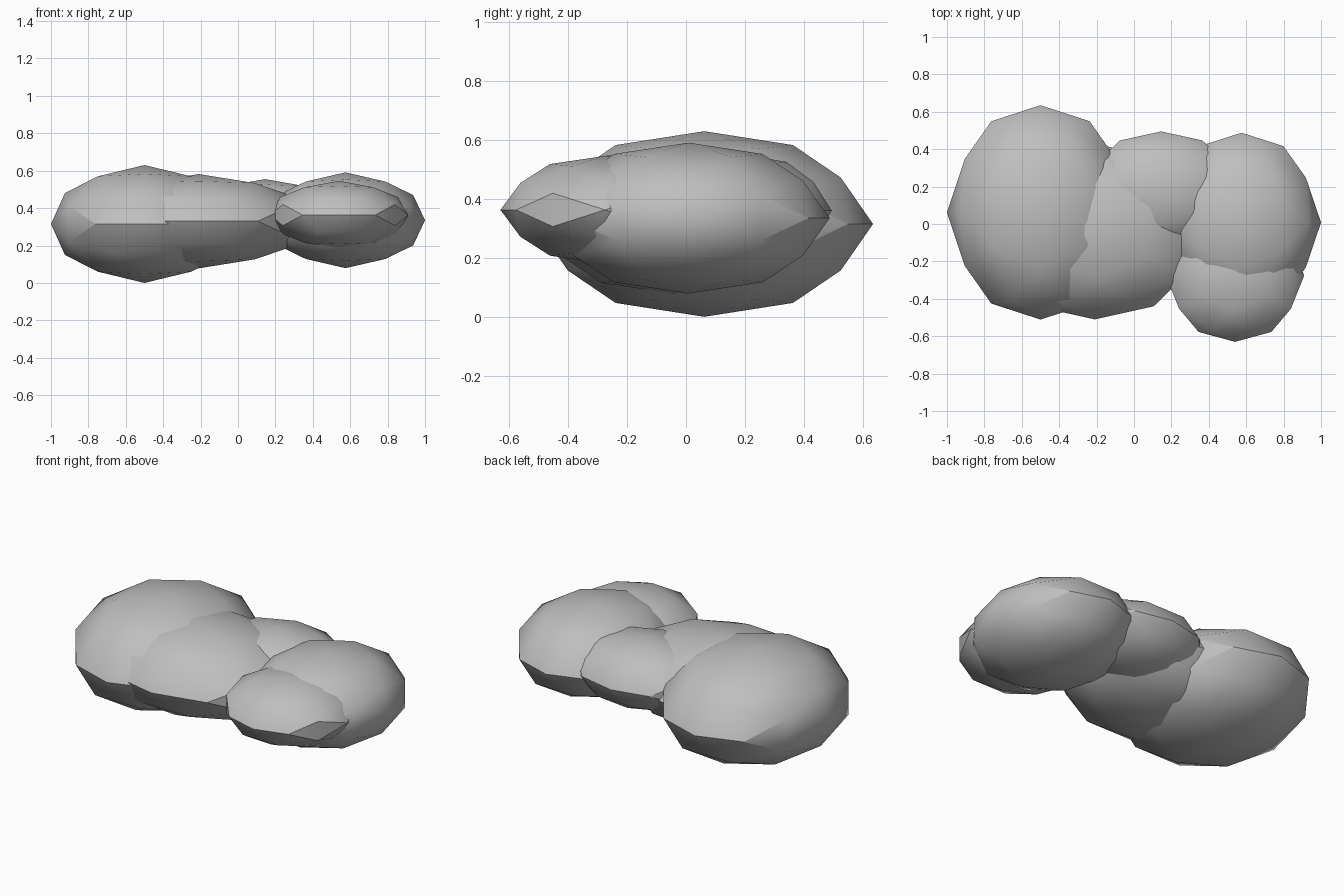
import bpy
import bmesh
import math
from mathutils import Vector

cube = bpy.data.objects.get("Cube")
if cube:
    bpy.data.objects.remove(cube, do_unlink=True)

# Single soft grey
grey = bpy.data.materials.new("cloud_grey")
grey.use_nodes = True
colour = (0.52, 0.52, 0.52, 1.0)
grey.diffuse_color = colour
bsdf = next(n for n in grey.node_tree.nodes if n.type == 'BSDF_PRINCIPLED')
bsdf.inputs["Base Color"].default_value = colour
bsdf.inputs["Roughness"].default_value = 0.9


def puff(name, centre, radii):
    """Low-poly ball with edge midpoints on all three axes, squashed to an ellipsoid."""
    bm = bmesh.new()
    golden = (1 + math.sqrt(5)) / 2
    for a in (-1, 1):
        for b in (-golden, golden):
            for co in ((a, b, 0), (0, a, b), (b, 0, a)):
                bm.verts.new(co)
    bmesh.ops.convex_hull(bm, input=bm.verts[:])
    bmesh.ops.subdivide_edges(bm, edges=bm.edges[:], cuts=1, use_grid_fill=True)
    for v in bm.verts:
        v.co = v.co.normalized() * Vector(radii)
    bmesh.ops.recalc_face_normals(bm, faces=bm.faces[:])
    mesh = bpy.data.meshes.new(name)
    bm.to_mesh(mesh)
    bm.free()
    mesh.materials.append(grey)
    obj = bpy.data.objects.new(name, mesh)
    obj.location = centre
    bpy.context.collection.objects.link(obj)
    bpy.ops.object.select_all(action='DESELECT')
    obj.select_set(True)
    bpy.context.view_layer.objects.active = obj
    bpy.ops.object.shade_smooth_by_angle(angle=math.radians(30))
    return obj


# Overlapping lobes of the cloud
puff("large_right_puff", (-0.5, 0.062, 0.315), (0.5, 0.573, 0.315))
puff("middle_front_puff", (-0.21, -0.04, 0.33), (0.6, 0.47, 0.252))
puff("middle_back_puff", (0.145, 0.17, 0.36), (0.42, 0.325, 0.195))
puff("left_puff", (0.575, 0.008, 0.335), (0.425, 0.48, 0.256))
puff("small_front_puff", (0.54, -0.275, 0.363), (0.37, 0.355, 0.183))
